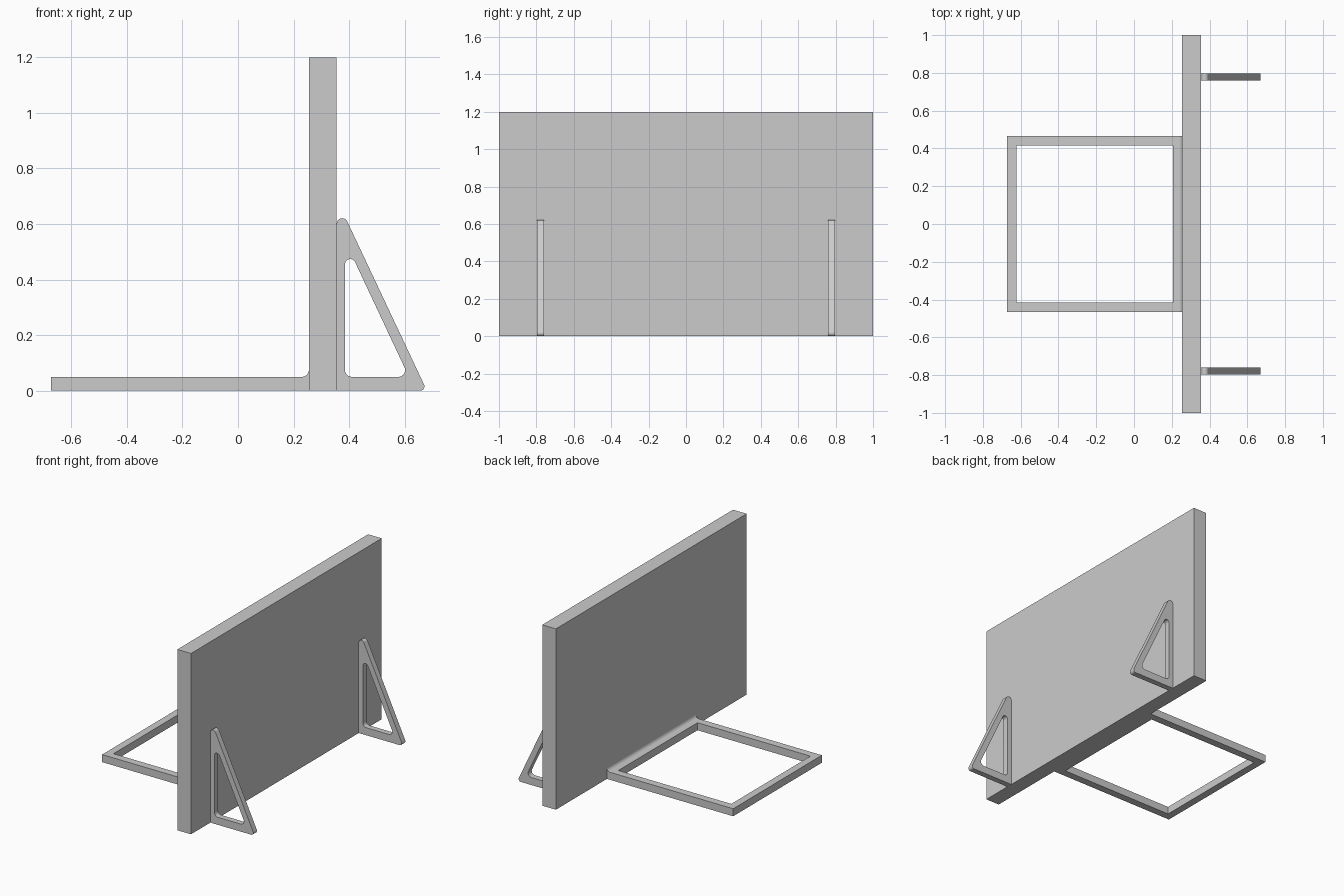
import bpy, bmesh, math
from mathutils import Vector, Matrix

if "Cube" in bpy.data.objects:
    bpy.data.objects.remove(bpy.data.objects["Cube"], do_unlink=True)

grey = bpy.data.materials.new("plain grey")
grey.use_nodes = True
COLOUR = (0.6, 0.6, 0.6, 1)
grey.diffuse_color = COLOUR
grey.node_tree.nodes["Principled BSDF"].inputs["Base Color"].default_value = COLOUR

STEPS = 12
WALL_LEFT, WALL_RIGHT = 0.255, 0.355
FOOT_HEIGHT, FOOT_HALF = 0.05, 0.465
FILLET = 0.025


def finish(name, bm):
    """Clean the mesh and add it to the scene with sharp edges kept."""
    bmesh.ops.remove_doubles(bm, verts=bm.verts, dist=1e-5)
    bmesh.ops.recalc_face_normals(bm, faces=bm.faces)
    mesh = bpy.data.meshes.new(name)
    bm.to_mesh(mesh)
    bm.free()
    mesh.materials.append(grey)
    obj = bpy.data.objects.new(name, mesh)
    bpy.context.collection.objects.link(obj)
    bpy.ops.object.select_all(action='DESELECT')
    obj.select_set(True)
    bpy.context.view_layer.objects.active = obj
    bpy.ops.object.shade_smooth_by_angle(angle=math.radians(30))


def rounded(corners):
    """Outline from counter-clockwise (x, y, radius) corners, rounded by arcs."""
    pts = []
    for i, (x, y, r) in enumerate(corners):
        p = Vector((x, y))
        a = (Vector(corners[i - 1][:2]) - p).normalized()
        b = (Vector(corners[(i + 1) % len(corners)][:2]) - p).normalized()
        half = math.acos(a.dot(b)) / 2
        centre = p + (a + b).normalized() * (r / math.sin(half))
        start = p + a * (r / math.tan(half)) - centre
        turn = math.pi - 2 * half
        for k in range(STEPS + 1):
            pts.append(centre + Matrix.Rotation(turn * k / STEPS, 2) @ start)
    return pts


def bridge(bm, a, b):
    """Join two closed vertex loops with quads."""
    for i in range(len(a)):
        k = (i + 1) % len(a)
        bm.faces.new((a[i], a[k], b[k], b[i]))


def ring_plate(name, outer, inner, low, high, place):
    """Plate with a hole, joining two outlines that have equal point counts."""
    bm = bmesh.new()
    loops = [[bm.verts.new(place(p[0], p[1], d)) for p in outline]
             for outline, d in ((outer, low), (outer, high), (inner, high), (inner, low))]
    for j in range(4):
        bridge(bm, loops[j], loops[(j + 1) % 4])
    finish(name, bm)


# Upright panel
bm = bmesh.new()
bmesh.ops.create_cube(bm, size=1)
bmesh.ops.scale(bm, vec=(WALL_RIGHT - WALL_LEFT, 2, 1.2), verts=bm.verts)
bmesh.ops.translate(bm, vec=((WALL_LEFT + WALL_RIGHT) / 2, 0, 0.6), verts=bm.verts)
finish("panel", bm)


# Open square foot lying on the ground
def rectangle(x0, x1, h):
    return [(x0, -h), (x1, -h), (x1, h), (x0, h)]


ring_plate("foot_frame", rectangle(-0.672, WALL_LEFT, FOOT_HALF),
           rectangle(-0.623, 0.206, FOOT_HALF - 0.05),
           0, FOOT_HEIGHT, lambda x, y, d: (x, y, d))

# Concave fillet where the foot meets the panel
profile = [(WALL_LEFT, FOOT_HEIGHT)]
for k in range(STEPS + 1):
    t = math.pi / 2 * k / STEPS
    profile.append((WALL_LEFT - FILLET + FILLET * math.sin(t),
                    FOOT_HEIGHT + FILLET - FILLET * math.cos(t)))
bm = bmesh.new()
ends = [[bm.verts.new((x, y, z)) for x, z in profile] for y in (-FOOT_HALF, FOOT_HALF)]
for end in ends:
    bm.faces.new(end)
bridge(bm, *ends)
finish("foot_fillet", bm)

# Triangular braces behind the panel
brace_outer = rounded([(WALL_RIGHT, 0, 0), (0.68, 0, 0.016), (WALL_RIGHT, 0.69, 0.02)])
brace_inner = rounded([(0.385, 0.05, 0.025), (0.615, 0.05, 0.024), (0.385, 0.54, 0.019)])
for name, y in (("front_brace", -0.797), ("back_brace", 0.759)):
    ring_plate(name, brace_outer, brace_inner, y, y + 0.038,
               lambda x, z, d: (x, d, z))
